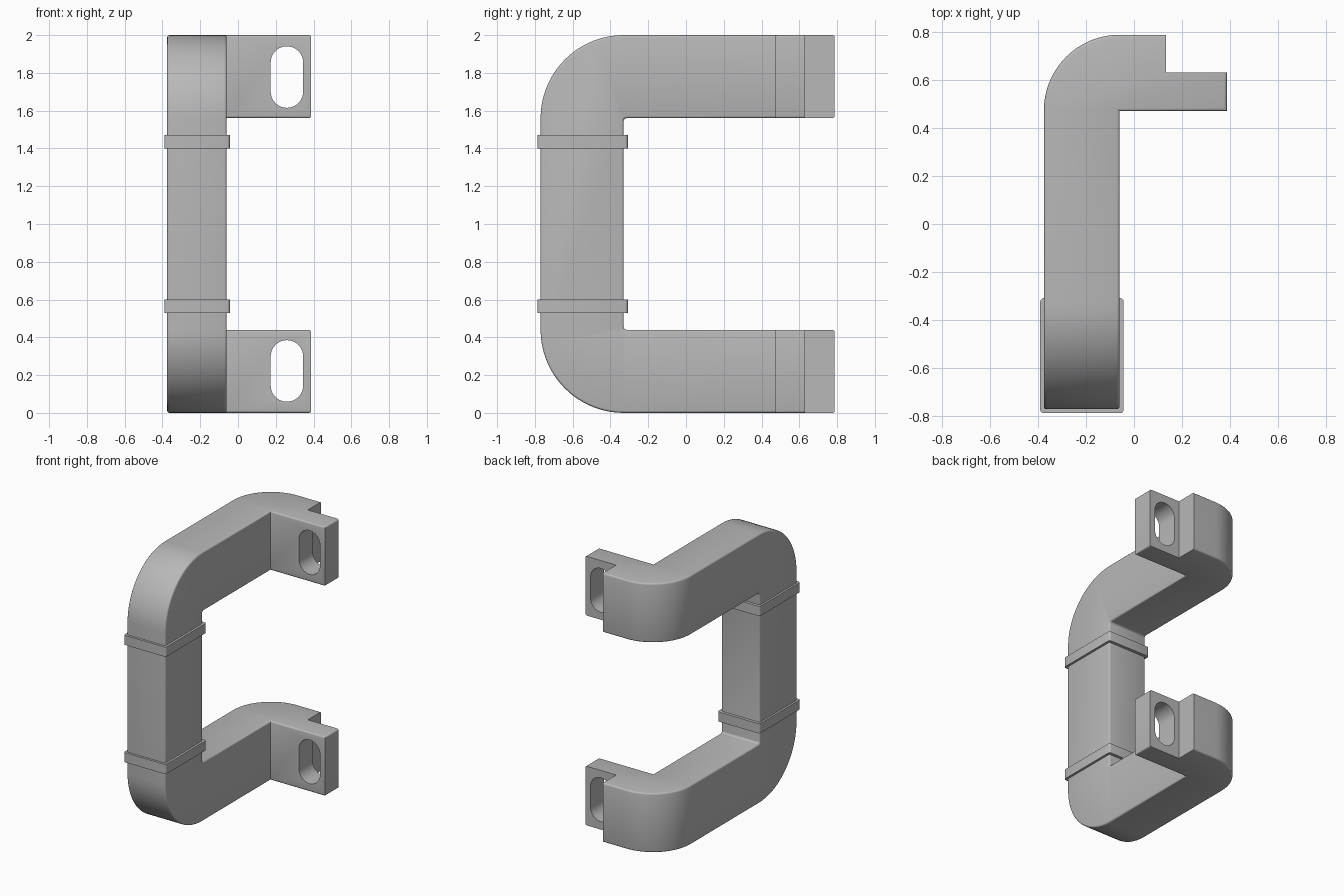
import bpy, bmesh
from math import sin, cos, radians
from mathutils import Vector

cube = bpy.data.objects.get("Cube")
if cube:
    bpy.data.objects.remove(cube, do_unlink=True)

grey = bpy.data.materials.new("matte grey")
grey.use_nodes = True
grey.diffuse_color = (0.48, 0.48, 0.48, 1)
grey.node_tree.nodes["Principled BSDF"].inputs["Base Color"].default_value = grey.diffuse_color


def arc(cx, cy, r, start, end, steps=18):
    angles = [radians(start + (end - start) * i / steps) for i in range(steps + 1)]
    return [(cx + r * cos(a), cy + r * sin(a)) for a in angles]


def prism(name, outline, axis, low, high):
    """Extrude a 2D outline along the given axis (0 = x, 1 = y, 2 = z)."""
    bm = bmesh.new()
    verts = []
    for p in outline:
        co = list(p)
        co.insert(axis, low)
        verts.append(bm.verts.new(co))
    face = bm.faces.new(verts)
    shift = Vector((0, 0, 0))
    shift[axis] = high - low
    grown = bmesh.ops.extrude_face_region(bm, geom=[face], use_keep_orig=True)["geom"]
    bmesh.ops.translate(bm, vec=shift, verts=[g for g in grown if isinstance(g, bmesh.types.BMVert)])
    bmesh.ops.recalc_face_normals(bm, faces=bm.faces)
    mesh = bpy.data.meshes.new(name)
    bm.to_mesh(mesh)
    bm.free()
    mesh.materials.append(grey)
    obj = bpy.data.objects.new(name, mesh)
    bpy.context.collection.objects.link(obj)
    return obj


def activate(obj):
    bpy.ops.object.select_all(action="DESELECT")
    obj.select_set(True)
    bpy.context.view_layer.objects.active = obj


def combine(obj, tool, operation):
    activate(obj)
    mod = obj.modifiers.new("cut", "BOOLEAN")
    mod.operation, mod.solver, mod.object = operation, "EXACT", tool
    bpy.ops.object.modifier_apply(modifier=mod.name)
    bpy.data.objects.remove(tool, do_unlink=True)


def round_edges(obj, rule, width):
    bm = bmesh.new()
    bm.from_mesh(obj.data)
    bmesh.ops.remove_doubles(bm, verts=bm.verts, dist=0.0001)
    edges = [e for e in bm.edges if len(e.link_faces) == 2
             and e.calc_face_angle_signed() > radians(60) and rule(e)]
    bmesh.ops.bevel(bm, geom=edges, offset=width, segments=3, profile=0.5, affect="EDGES")
    bm.to_mesh(obj.data)
    bm.free()


def smooth(obj):
    activate(obj)
    bpy.ops.object.shade_smooth_by_angle(angle=radians(40))


def is_vertical(e):
    d = e.verts[0].co - e.verts[1].co
    return abs(d.z) > 0.9 * d.length


def handle_edge(e):
    """Round the long edges, keep the upright mount edges and the step crisp."""
    mid = (e.verts[0].co + e.verts[1].co) / 2
    if is_vertical(e):
        return mid.y < 0
    return abs(mid.y - 0.63) > 0.01 and abs(mid.x - 0.133) > 0.01


# Handle: side outline crossed with plan outline
lower = [(1, 0)] + arc(-0.33, 0.44, 0.44, 270, 180)
inner = arc(-0.315, 0.455, 0.015, 180, 270, 4) + [(1, 0.44)]
side = lower + [(y, 2 - z) for y, z in reversed(lower)]
side += [(y, 2 - z) for y, z in reversed(inner)] + inner
plan = [(-0.06, -1), (-0.06, 0.47), (0.387, 0.47), (0.387, 0.63), (0.133, 0.63), (0.133, 0.787)]
plan += arc(-0.06, 0.472, 0.315, 90, 180) + [(-0.375, -1)]

handle = prism("handle", side, 0, -1, 1)
combine(handle, prism("plan_cutter", plan, 2, -1, 3), "INTERSECT")
round_edges(handle, handle_edge, 0.012)

# Screw slots through the mounting plates
for z in (0.222, 1.778):
    slot = arc(0.259, z + 0.077, 0.086, 0, 180) + arc(0.259, z - 0.077, 0.086, 180, 360)
    combine(handle, prism("slot_cutter", slot, 1, 0.4, 0.7), "DIFFERENCE")
smooth(handle)

# Collars around the grip
collar = [(-0.39, -0.787), (-0.043, -0.787), (-0.043, -0.308), (-0.39, -0.308)]
for name, z in (("lower_collar", 0.528), ("upper_collar", 1.4)):
    band = prism(name, collar, 2, z, z + 0.072)
    round_edges(band, is_vertical, 0.015)
    smooth(band)
